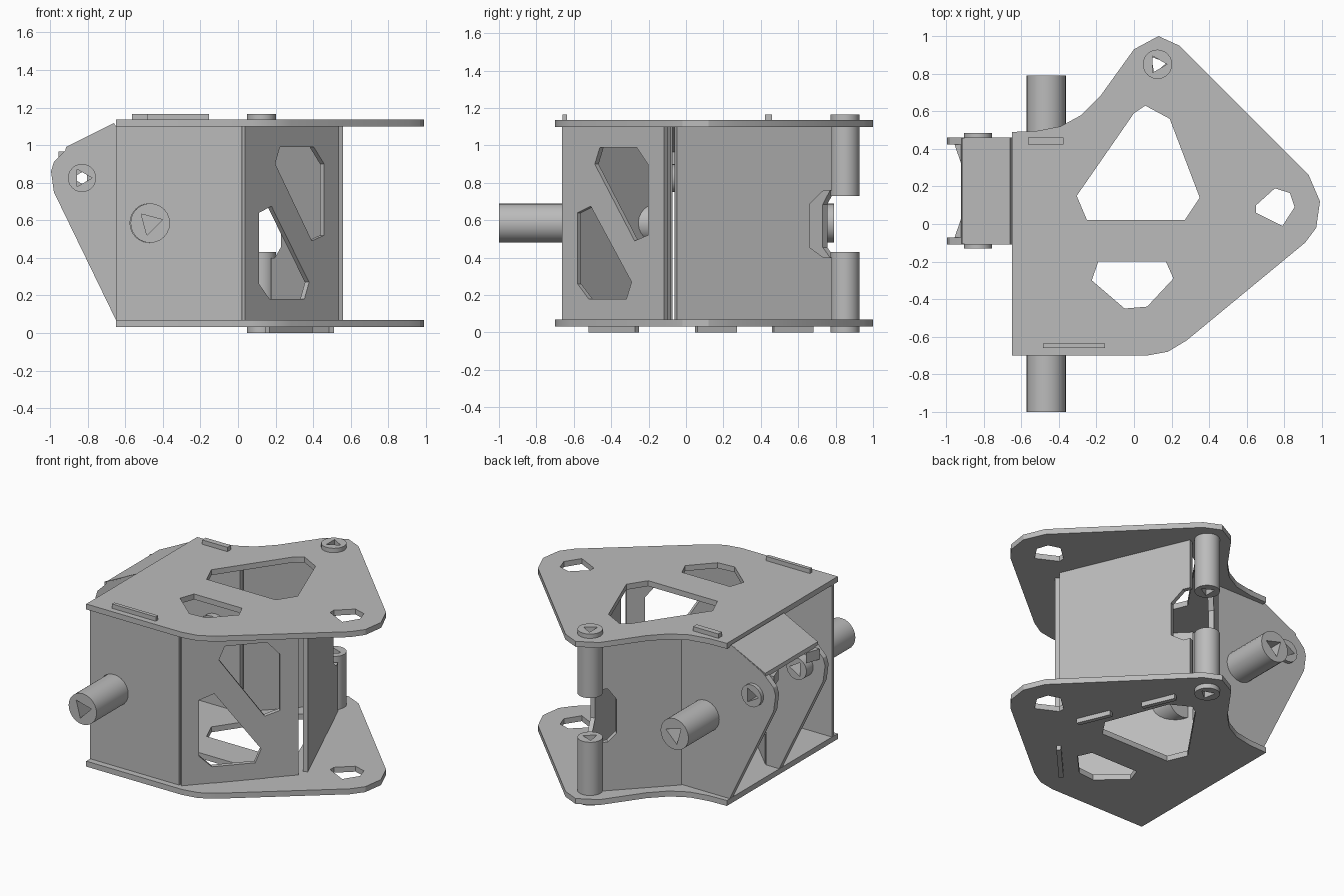
import bpy, bmesh, math
from mathutils import Vector, Matrix

cube = bpy.data.objects.get("Cube")
if cube:
    bpy.data.objects.remove(cube, do_unlink=True)

grey = bpy.data.materials.new("plain_grey")
grey.use_nodes = True
grey.diffuse_color = (0.5, 0.5, 0.5, 1)
grey.node_tree.nodes["Principled BSDF"].inputs["Base Color"].default_value = (0.5, 0.5, 0.5, 1)

X, Y, Z = Vector((1, 0, 0)), Vector((0, 1, 0)), Vector((0, 0, 1))
LOW, HIGH = 0.07, 1.10  # inner faces of the two plates


def slab(name, loops, origin, u, v, thick):
    """Extrude an outline with holes, centred on the plane through origin."""
    curve = bpy.data.curves.new(name, 'CURVE')
    curve.dimensions = '2D'
    curve.fill_mode = 'BOTH'
    curve.extrude = thick / 2
    for loop in loops:
        spline = curve.splines.new('POLY')
        spline.points.add(len(loop) - 1)
        for point, (a, b) in zip(spline.points, loop):
            point.co = (a, b, 0, 1)
        spline.use_cyclic_u = True
    temp = bpy.data.objects.new(name + "_outline", curve)
    bpy.context.collection.objects.link(temp)
    graph = bpy.context.evaluated_depsgraph_get()
    mesh = bpy.data.meshes.new_from_object(temp.evaluated_get(graph))
    bpy.data.objects.remove(temp, do_unlink=True)
    n = u.cross(v)
    mesh.transform(Matrix((u, v, n)).transposed().to_4x4())
    mesh.transform(Matrix.Translation(origin))
    bm = bmesh.new()
    bm.from_mesh(mesh)
    bmesh.ops.remove_doubles(bm, verts=bm.verts, dist=0.0005)
    bmesh.ops.recalc_face_normals(bm, faces=bm.faces)
    bm.to_mesh(mesh)
    bm.free()
    mesh.shade_smooth()
    mesh.set_sharp_from_angle(angle=math.radians(28))
    mesh.materials.clear()
    mesh.materials.append(grey)
    obj = bpy.data.objects.new(name, mesh)
    bpy.context.collection.objects.link(obj)
    return obj


def ring(a, b, r, sides=24, turn=0):
    return [(a + r * math.cos(turn + math.tau * i / sides),
             b + r * math.sin(turn + math.tau * i / sides)) for i in range(sides)]


def rect(a0, a1, b0, b1):
    return [(a0, b0), (a1, b0), (a1, b1), (a0, b1)]


def tube(name, centre, u, v, r, start, end, turn=0, hole=0.65):
    """Round bar with a triangular bore, running along u x v."""
    n = u.cross(v)
    loops = [ring(0, 0, r)]
    if hole:
        loops.append(ring(0, 0, r * hole, 3, turn))
    return slab(name, loops, Vector(centre) + n * (start + end) / 2, u, v, abs(end - start))


def wall(name, p, q, thick, outline=None, holes=(), top_tabs=(), low_tabs=()):
    """Upright panel from p to q; tabs pass through the plates."""
    p, q = Vector((*p, 0)), Vector((*q, 0))
    u = (q - p).normalized()
    length = (q - p).length
    slab(name, [outline or rect(0, length, LOW, HIGH), *holes], p, u, Z, thick)
    for tabs, low, high in ((top_tabs, HIGH, 1.165), (low_tabs, 0, LOW)):
        for i, (a, b) in enumerate(tabs):
            slab(f"{name}_tab_{i + 1}", [rect(a, b, low, high)], p, u, Z, thick)


# Top and bottom plates
plate = [(-.65, .49), (-.65, -.70), (.07, -.70), (.18, -.68), (.28, -.62), (.91, -.10),
         (.97, -.02), (.99, .12), (.93, .26), (.24, .95), (.13, 1), (0, .93), (-.18, .68),
         (-.28, .58), (-.39, .52), (-.52, .495)]
big_hole = [(.06, .63), (.19, .56), (.35, .14), (.27, .02), (-.25, .02), (-.305, .15), (0, .59)]
front_hole = [(-.19, -.2), (.17, -.2), (.21, -.29), (.07, -.44), (-.05, -.45), (-.225, -.3)]
side_hole = [(.75, .19), (.83, .165), (.855, .09), (.79, -.01), (.65, .06), (.65, .1)]
post = (.125, .85)
for name, z in (("bottom_plate", .05), ("top_plate", 1.117)):
    slab(name, [plate, big_hole, front_hole, side_hole, ring(*post, .078)],
         Vector((0, 0, z)), X, Y, .037)

# Hinge posts at the rear corner
tube("upper_post", (*post, 0), X, Y, .078, .73, 1.165, 0)
tube("lower_post", (*post, 0), X, Y, .078, 0, .43, .17)

# Front wall with an opening for the bar
wall("front_wall", (-.65, -.648), (.02, -.648), .025,
     holes=[ring(.18, .585, .105)], top_tabs=[(.165, .495)])

# Angled front wall with two lightening holes
LEAN = .74 / .5
upper = [(.22, .99), (.40, .99), (.455, .90), (.455, .52), (.39, .49), (.195, .90)]
lower = [(.175, .675), (.11, .64), (.11, .26), (.165, .18), (.35, .18), (.375, .27)]
wall("angled_front_wall", (.027, -.652), (.527, -.107), .03,
     holes=[[((x - .035) * LEAN, z) for x, z in h] for h in (upper, lower)],
     low_tabs=[(.19, .53)])


# Long side wall and rear wall, both notched at the hinge
def notched(length, shallow, deep):
    return [(0, LOW), (length, LOW), (length, .40), (shallow, .40), (deep, .455),
            (deep, .685), (shallow, .76), (length, .76), (length, HIGH), (0, HIGH)]


wall("side_wall", (.545, -.055), (.19, .775), .03, notched(.903, .854, .772),
     low_tabs=[(.12, .35), (.566, .794)])
wall("slanted_rear_wall", (-.28, .455), (.07, .81), .035, notched(.498, .46, .405))

# Back wall and inner bracket carrying the side arm
PIN = (-.83, .825)
arm = [(-.65, LOW), (-.98, .75), (-.995, .86), (-.98, .91), (-.90, .99), (-.66, 1.117), (-.65, HIGH)]


def bracket(name, y, inner, holes=()):
    outline = [(inner, LOW), *arm, (inner, HIGH)]
    slab(name, [outline, ring(*PIN, .075), *holes], Vector((0, y, 0)), X, Z, .038)


bracket("back_wall", .441, -.28, [ring(-.467, .585, .105)])
slab("back_wall_tab", [rect(-.565, -.375, HIGH, 1.165)], Vector((0, .441, 0)), X, Z, .038)
bracket("inner_bracket", -.09, -.55)

# Diagonal brace between the front wall and the inner bracket
wall("diagonal_brace", (0, -.635), (-.55, -.09), .03)

# Sloping cover over the arm
slab("arm_cover", [[(-.92, .965), (-.915, .99), (-.66, 1.117), (-.65, 1.095)]],
     Vector((0, .175, 0)), X, Z, .565)

# Short arm pins and small gussets beside them
back = -X
tube("rear_arm_pin", (PIN[0], 0, PIN[1]), back, Z, .075, .35, .485, 0, .72)
tube("front_arm_pin", (PIN[0], 0, PIN[1]), back, Z, .075, -.13, 0, math.pi / 3, .72)
for name, y, s in (("rear_gusset", .422, -1), ("front_gusset", -.071, 1)):
    slab(name, [[(-.955, y), (-.92, y), (-.92, y + s * .1)]], Vector((0, 0, .93)), X, Y, .07)

# Long round bars with blind triangular ends
axis = (-.467, 0, .585)
tube("front_bar_end", axis, back, Z, .105, -1, -.7, math.radians(165))
tube("front_bar", axis, back, Z, .105, -.7, -.1, hole=0)
tube("rear_bar_end", axis, back, Z, .105, .5, .79, math.radians(165))
tube("rear_bar", axis, back, Z, .105, .38, .5, hole=0)
